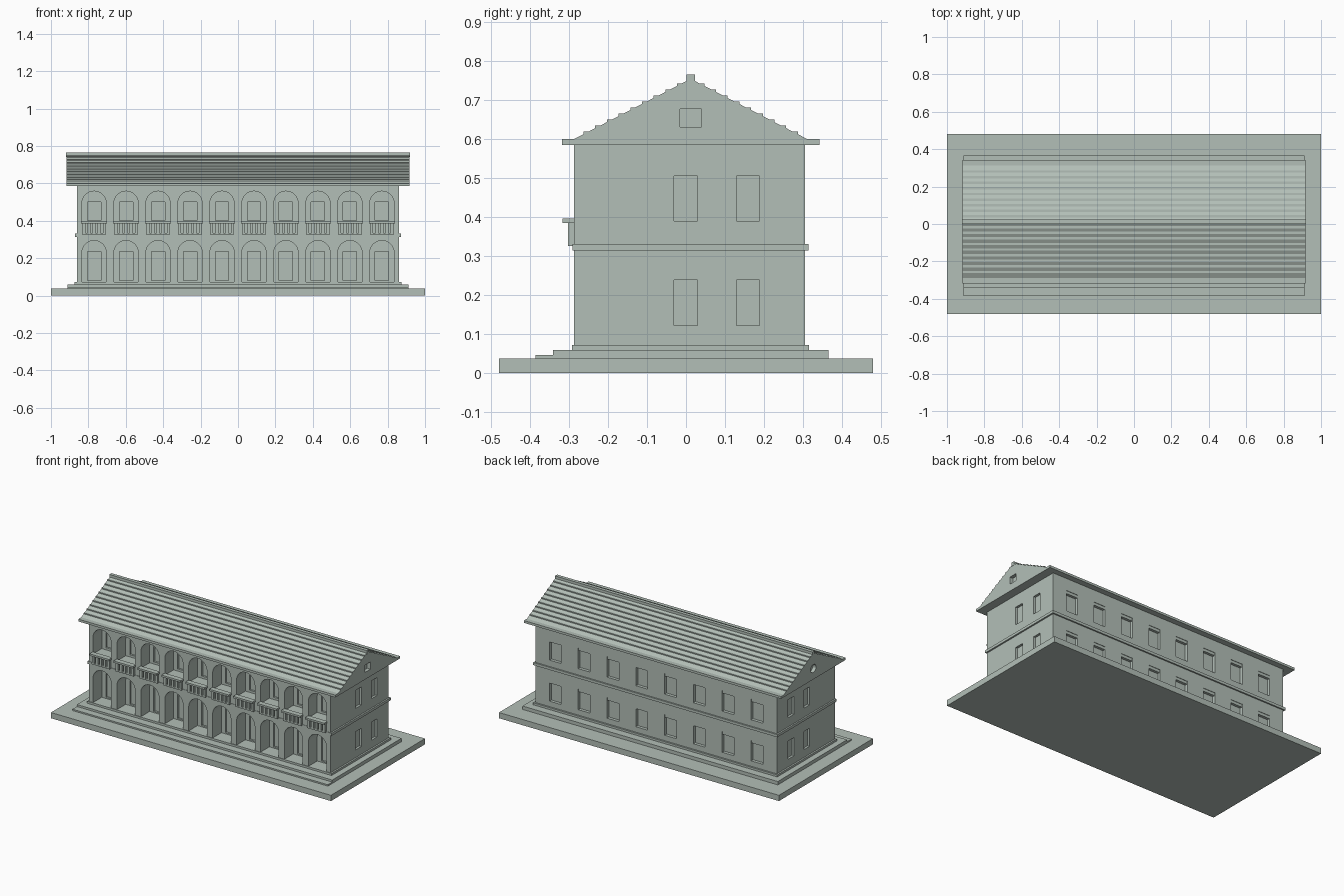
import bpy, bmesh, math

if "Cube" in bpy.data.objects:
    bpy.data.objects.remove(bpy.data.objects["Cube"])

stone = bpy.data.materials.new("pale_green_grey_stone")
stone.diffuse_color = (0.45, 0.52, 0.475, 1)
stone.use_nodes = True
stone.node_tree.nodes["Principled BSDF"].inputs["Base Color"].default_value = stone.diffuse_color


def finish(name, bm):
    bmesh.ops.recalc_face_normals(bm, faces=bm.faces)
    me = bpy.data.meshes.new(name)
    bm.to_mesh(me)
    bm.free()
    me.materials.append(stone)
    ob = bpy.data.objects.new(name, me)
    bpy.context.collection.objects.link(ob)
    return ob


def prism(bm, pts, axis, a, b):
    """Extrude a closed 2D outline from a to b along x or y."""
    put = (lambda p, t: (t, p[0], p[1])) if axis == 'x' else (lambda p, t: (p[0], t, p[1]))
    lo = [bm.verts.new(put(p, a)) for p in pts]
    hi = [bm.verts.new(put(p, b)) for p in pts]
    bm.faces.new(lo)
    bm.faces.new(hi[::-1])
    n = len(pts)
    for i in range(n):
        bm.faces.new((lo[i], hi[i], hi[(i + 1) % n], lo[(i + 1) % n]))


def add_box(bm, x0, x1, y0, y1, z0, z1):
    prism(bm, [(x0, z0), (x1, z0), (x1, z1), (x0, z1)], 'y', y0, y1)


def boxes(name, items):
    bm = bmesh.new()
    for it in items:
        add_box(bm, *it)
    return finish(name, bm)


def cut(ob, cutter):
    m = ob.modifiers.new("cut", 'BOOLEAN')
    m.operation = 'DIFFERENCE'
    m.solver = 'EXACT'
    m.object = cutter
    bpy.context.view_layer.objects.active = ob
    bpy.ops.object.modifier_apply(modifier=m.name)
    bpy.data.objects.remove(cutter, do_unlink=True)


FRONT, BACK, SIDE = -0.288, 0.305, 0.862
BAYS = [-0.7695 + 0.171 * i for i in range(10)]
BACK_X = [-0.72 + 1.44 / 7 * i for i in range(8)]
R, DEPTH = 0.065, 0.09

# Plinth and steps
boxes("ground_slab", [(-1, 1, -0.48, 0.48, 0, 0.037)])
boxes("front_step", [(-0.912, 0.912, -0.386, -0.335, 0.036, 0.046)])
boxes("lower_step", [(-0.912, 0.912, -0.341, 0.366, 0.036, 0.059)])
boxes("upper_step", [(-0.873, 0.873, -0.292, 0.316, 0.058, 0.072)])

# Main walls
walls = boxes("walls", [(-SIDE, SIDE, FRONT, BACK, 0.07, 0.59)])

# Arched bays on both storeys
bm = bmesh.new()
for x in BAYS:
    for z0, spring in ((0.06, 0.229), (0.386, 0.493)):
        arc = [(x + R * math.cos(math.pi * k / 16), spring + R * math.sin(math.pi * k / 16))
               for k in range(17)]
        prism(bm, [(x - R, z0), (x + R, z0)] + arc, 'y', FRONT - 0.05, FRONT + DEPTH)
cut(walls, finish("arch_cutter", bm))

# Doors inside the bays, back windows and side windows
holes = []
for x in BAYS:
    for z0, z1 in ((0.08, 0.235), (0.40, 0.50)):
        holes.append((x - 0.036, x + 0.036, FRONT + DEPTH - 0.01, FRONT + DEPTH + 0.012, z0, z1))
for x in BACK_X:
    for z0, z1 in ((0.107, 0.24), (0.372, 0.506)):
        holes.append((x - 0.042, x + 0.042, BACK - 0.02, BACK + 0.02, z0, z1))
for s in (-1, 1):
    for y in (-0.001, 0.159):
        for z0, z1 in ((0.122, 0.239), (0.39, 0.506)):
            xs = sorted((s * (SIDE - 0.015), s * (SIDE + 0.02)))
            holes.append((xs[0], xs[1], y - 0.03, y + 0.03, z0, z1))
cut(walls, boxes("window_cutter", holes))

# Shutter boxes at the top of the back windows
boxes("shutter_boxes", [(x - 0.042, x + 0.042, BACK - 0.021, BACK - 0.003, z - 0.018, z)
                        for x in BACK_X for z in (0.24, 0.506)])

# Band between the storeys
boxes("string_course", [(-SIDE - 0.01, SIDE + 0.01, FRONT - 0.003, FRONT + 0.01, 0.314, 0.331),
                        (-SIDE - 0.01, SIDE + 0.01, BACK - 0.01, BACK + 0.009, 0.314, 0.331)]
      + [(min(s * (SIDE - 0.01), s * (SIDE + 0.01)), max(s * (SIDE - 0.01), s * (SIDE + 0.01)),
          FRONT + 0.01, BACK - 0.01, 0.314, 0.331) for s in (-1, 1)])

# Balconies: base, balusters and hand rail in each upper bay
boxes("balcony_bases", [(x - 0.064, x + 0.064, -0.303, FRONT + 0.005, 0.326, 0.335) for x in BAYS])
boxes("balusters", [(x + 0.0275 * k - 0.008, x + 0.0275 * k + 0.008, -0.303, FRONT + 0.005, 0.334, 0.386)
                    for x in BAYS for k in (-2, -1, 0, 1, 2)])
boxes("hand_rails", [(x - 0.069, x + 0.069, -0.317, FRONT + 0.005, 0.385, 0.397) for x in BAYS])

# Roof: eaves slab and stepped tile courses extruded along the length
MID, RUN, N = 0.012, 0.33, 10
EAVE, RIDGE, FOOT = 0.600, 0.755, 0.30
slope = (RIDGE - EAVE) / FOOT
half = [(RUN, 0.585), (RUN, EAVE), (FOOT, EAVE)]
for i in range(1, N):
    d = FOOT * (1 - i / N)
    z = RIDGE - slope * d
    half += [(d + 0.005, z - slope * 0.005), (d + 0.005, z + 0.004),
             (d - 0.004 / slope, z + 0.004)]
outline = [(MID + d, z) for d, z in half] + [(MID, RIDGE)] + [(MID - d, z) for d, z in half[::-1]]
bm = bmesh.new()
prism(bm, outline, 'x', -0.918, 0.918)
roof = finish("tiled_roof", bm)

# Gable openings: square on one end, round on the other
bm = bmesh.new()
add_box(bm, 0.895, 0.95, MID - 0.028, MID + 0.028, 0.631, 0.678)
prism(bm, [(MID + 0.028 * math.cos(math.tau * k / 16), 0.655 + 0.026 * math.sin(math.tau * k / 16))
           for k in range(16)], 'x', -0.95, -0.895)
cut(roof, finish("gable_cutter", bm))

# Ridge cap
boxes("ridge_cap", [(-0.92, 0.92, MID - 0.011, MID + 0.011, 0.742, 0.766)])
